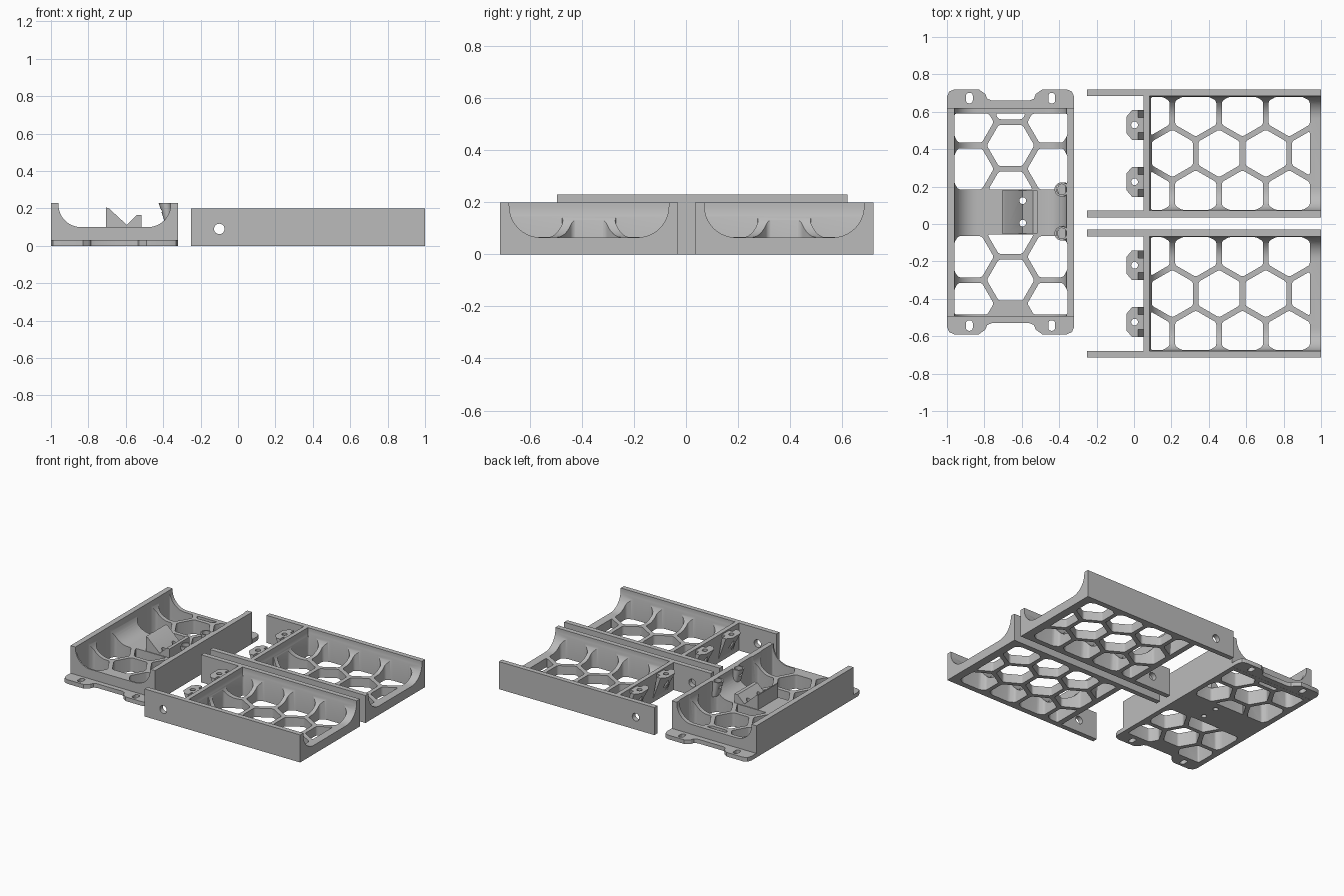
import bpy, bmesh, math
from mathutils import Vector

if "Cube" in bpy.data.objects:
    bpy.data.objects.remove(bpy.data.objects["Cube"])

grey = bpy.data.materials.new("matte grey")
grey.diffuse_color = (0.5, 0.5, 0.5, 1)
grey.use_nodes = True
grey.node_tree.nodes["Principled BSDF"].inputs["Base Color"].default_value = grey.diffuse_color


def to_object(bm, name):
    bmesh.ops.recalc_face_normals(bm, faces=bm.faces)
    mesh = bpy.data.meshes.new(name)
    bm.to_mesh(mesh)
    bm.free()
    mesh.materials.append(grey)
    obj = bpy.data.objects.new(name, mesh)
    bpy.context.collection.objects.link(obj)
    return obj


def prism(bm, pts, lo, hi, axis="z", radius=0.0):
    """Extrude a 2D outline along an axis, optionally rounding its corners."""
    def place(p, h):
        return (p[0], p[1], h) if axis == "z" else (p[0], h, p[1])
    bot = [bm.verts.new(place(p, lo)) for p in pts]
    top = [bm.verts.new(place(p, hi)) for p in pts]
    n = len(pts)
    bm.faces.new(bot)
    bm.faces.new(top)
    for i in range(n):
        bm.faces.new((bot[i], bot[(i + 1) % n], top[(i + 1) % n], top[i]))
    if radius:
        edges = [bm.edges.get((a, b)) for a, b in zip(bot, top)]
        bmesh.ops.bevel(bm, geom=edges, offset=radius, segments=4, profile=0.5,
                        affect="EDGES", clamp_overlap=True)


def rect(x0, x1, y0, y1):
    return [(x0, y0), (x1, y0), (x1, y1), (x0, y1)]


def ngon(cx, cy, r, n=24, turn=0.0):
    return [(cx + r * math.cos(turn + math.tau * i / n),
             cy + r * math.sin(turn + math.tau * i / n)) for i in range(n)]


def clip(pts, x0, x1, y0, y1):
    """Trim a convex outline to a rectangle."""
    for ax, lim, s in ((0, x0, 1), (0, x1, -1), (1, y0, 1), (1, y1, -1)):
        out = []
        for i, p in enumerate(pts):
            q = pts[(i + 1) % len(pts)]
            dp, dq = s * (p[ax] - lim), s * (q[ax] - lim)
            if dp >= 0:
                out.append(p)
            if dp * dq < 0:
                out.append(tuple(Vector(p).lerp(Vector(q), dp / (dp - dq))))
        pts = out
    return pts


def cut(obj, bm):
    tool = to_object(bm, "cutter")
    mod = obj.modifiers.new("cut", "BOOLEAN")
    mod.operation, mod.solver, mod.object = "DIFFERENCE", "EXACT", tool
    bpy.context.view_layer.objects.active = obj
    bpy.ops.object.modifier_apply(modifier=mod.name)
    bpy.data.objects.remove(tool)


def finish(obj):
    bpy.ops.object.select_all(action="DESELECT")
    obj.select_set(True)
    bpy.context.view_layer.objects.active = obj
    bpy.ops.object.shade_smooth_by_angle(angle=math.radians(30))


HEX = 0.22 / math.sqrt(3)       # corner radius of a honeycomb cell
PITCH, ROW = 0.25, 0.217


def long_tray(label, cy):
    y0, y1 = cy - 0.3425, cy + 0.3425
    w = 0.036
    # U-shaped body with two long side walls
    bm = bmesh.new()
    prism(bm, [(-0.25, y0), (1, y0), (1, y1), (-0.25, y1), (-0.25, y1 - w),
               (0.05, y1 - w), (0.05, y0 + w), (-0.25, y0 + w)], 0, 0.2)
    tray = to_object(bm, label + "_tray")
    # scooped cavity, open at the far end
    bm = bmesh.new()
    prism(bm, rect(0.082, 1.3, y0 + w, y1 - w), 0.065, 0.4)
    low = [e for e in bm.edges if all(v.co.z < 0.1 for v in e.verts)
           and not all(v.co.x > 1 for v in e.verts)]
    bmesh.ops.bevel(bm, geom=low, offset=0.12, segments=10, profile=0.5, affect="EDGES")
    cut(tray, bm)
    # honeycomb openings
    bm = bmesh.new()
    for row in (-1, 0, 1):
        for k in range(4):
            cx = 0.205 + PITCH * k + (PITCH / 2 if row else 0)
            for c in ([cx, cx - PITCH] if row and k == 0 else [cx]):
                p = clip(ngon(c, cy + row * ROW, HEX, 6, math.pi / 6),
                         0.09, 0.94, y0 + w + 0.004, y1 - w - 0.004)
                if len(p) > 2 and max(q[0] for q in p) - min(q[0] for q in p) > 0.03:
                    prism(bm, p, -0.1, 0.3, radius=0.012)
    cut(tray, bm)
    # cross hole through the side walls
    bm = bmesh.new()
    prism(bm, ngon(-0.1, 0.09, 0.028), y0 - 0.1, y1 + 0.1, axis="y")
    cut(tray, bm)
    finish(tray)
    # screw lugs on the end wall, tapering down to it
    for side, ty in (("near", cy - 0.152), ("far", cy + 0.152)):
        bm = bmesh.new()
        half = [(0.054, 0.04), (0.022, 0.04), (0.022, 0.08), (-0.01, 0.08), (-0.04, 0.045)]
        pts = [(x, ty + y) for x, y in half] + [(x, ty - y) for x, y in reversed(half)]
        prism(bm, pts, 0.03, 0.19)
        for v in bm.verts:
            if v.co.z < 0.1:
                v.co.x = 0.054 + (v.co.x - 0.054) * 0.08
        geom = bm.verts[:] + bm.edges[:] + bm.faces[:]
        lug = to_object(bm, f"{label}_{side}_lug")
        bm = bmesh.new()
        prism(bm, ngon(0.003, ty, 0.018), -0.1, 0.3)
        cut(lug, bm)
        finish(lug)


long_tray("back", 0.3775)
long_tray("front", -0.3725)

# short tray: scooped channel running front to back
X0, X1, CX, MY = -1.0, -0.32, -0.66, 0.065
arc = [(0.18 + 0.12 * math.cos(a), 0.22 - 0.12 * math.sin(a))
       for a in [math.pi / 2 * i / 12 for i in range(13)]]
half = [(0.34, 0), (0.34, 0.23), (0.30, 0.23)] + arc
outline = [(CX + x, z) for x, z in half] + [(CX - x, z) for x, z in reversed(half)]
bm = bmesh.new()
prism(bm, outline, -0.495, 0.62, axis="y")
tray = to_object(bm, "short_tray")
bm = bmesh.new()
for y0, y1, centres in ((0.185, 0.59, (0.67, 0.42, 0.17)), (-0.485, -0.055, (-0.30, -0.05))):
    for c in centres:
        for col in (-1, 0, 1):
            cy = c - (PITCH / 2 if col else 0)
            p = clip(ngon(CX + col * ROW, cy, HEX, 6), -0.96, -0.355, y0, y1)
            if len(p) > 2 and max(q[1] for q in p) - min(q[1] for q in p) > 0.025:
                prism(bm, p, -0.1, 0.4, radius=0.012)
    if y0 < 0:
        for col in (-1, 1):
            p = clip(ngon(CX + col * ROW, -0.425, HEX, 6), -0.96, -0.355, y0, y1)
            if not any(c - PITCH / 2 == -0.425 for c in centres):
                prism(bm, p, -0.1, 0.4, radius=0.012)
for y in (0.125, 0.005):
    prism(bm, ngon(-0.595, y, 0.018), -0.1, 0.4)
cut(tray, bm)
finish(tray)

# mounting flanges with slots at both ends
for name, s in (("back_flange", 1), ("front_flange", -1)):
    bm = bmesh.new()
    pts = [(X0, 0.55), (X0, 0.615), (X0 + 0.04, 0.655), (X0 + 0.17, 0.655),
           (X0 + 0.205, 0.63), (X0 + 0.215, 0.605), (X0 + 0.24, 0.595)]
    pts[2:2] = [(X0 + 0.012, 0.643)]
    pts = pts + [(2 * CX - x, y) for x, y in reversed(pts)]
    prism(bm, [(x, MY + s * y) for x, y in pts], 0, 0.03)
    flange = to_object(bm, name)
    bm = bmesh.new()
    for x in (-0.88, -0.44):
        y = MY + s * 0.608
        prism(bm, rect(x - 0.018, x + 0.018, y - 0.028, y + 0.028), -0.1, 0.1, radius=0.015)
    # the flange stops where the channel begins
    ya, yb = sorted((MY + s * 0.4, MY + s * 0.556))
    prism(bm, rect(-1.1, -0.2, ya, yb), -0.1, 0.1)
    cut(flange, bm)
    finish(flange)

# notched cradle block in the middle of the floor
bm = bmesh.new()
prism(bm, [(-0.705, 0.09), (-0.705, 0.205), (-0.69, 0.2), (-0.595, 0.112), (-0.54, 0.165),
           (-0.515, 0.165), (-0.515, 0.09)], -0.05, 0.18, axis="y")
cradle = to_object(bm, "cradle_block")
bm = bmesh.new()
for y in (0.125, 0.005):
    prism(bm, ngon(-0.595, y, 0.018), -0.1, 0.4)
cut(cradle, bm)
finish(cradle)

# hollow screw posts against the inner wall
for name, y in (("back_post", 0.185), ("front_post", -0.05)):
    bm = bmesh.new()
    prism(bm, ngon(-0.387, y, 0.038), 0.12, 0.23)
    for v in bm.verts:
        if v.co.z < 0.15:
            v.co.x = -0.355 + (v.co.x + 0.355) * 0.5
    post = to_object(bm, name)
    bm = bmesh.new()
    prism(bm, ngon(-0.387, y, 0.028), 0.18, 0.3)
    cut(post, bm)
    finish(post)
